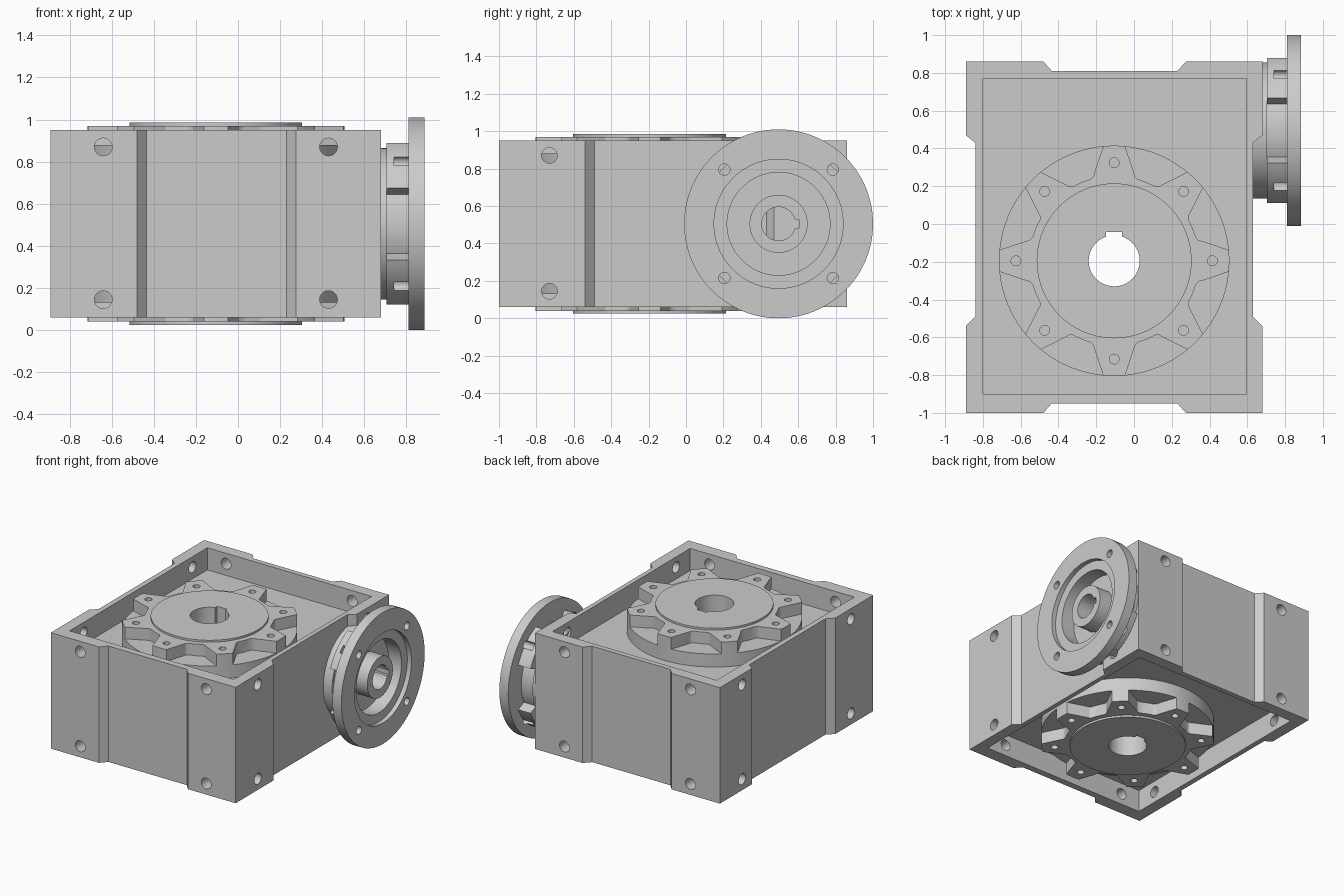
import bpy, bmesh
from math import sin, cos, radians, asin, degrees, pi
from mathutils import Matrix, Vector

if "Cube" in bpy.data.objects:
    bpy.data.objects.remove(bpy.data.objects["Cube"])

MID = 0.505                    # mid height of the whole unit
HUB = (-0.105, -0.195)         # output hub centre (x, y)
INP = (0.495, MID)             # input flange centre (y, z)
SHIFT = {'z': 0, 'x': 1, 'y': 2}


def orient(a, b, c, axis):
    """Place (a, b) in the plane across the axis and c along it."""
    return {'z': (a, b, c), 'x': (c, a, b), 'y': (b, c, a)}[axis]


def finish(name, bm):
    bmesh.ops.recalc_face_normals(bm, faces=bm.faces)
    mesh = bpy.data.meshes.new(name)
    bm.to_mesh(mesh)
    bm.free()
    obj = bpy.data.objects.new(name, mesh)
    bpy.context.collection.objects.link(obj)
    return obj


def prism(name, pts, lo, hi, axis='z', at=(0, 0)):
    bm = bmesh.new()
    rings = [[bm.verts.new(orient(a + at[0], b + at[1], c, axis)) for a, b in pts]
             for c in (lo, hi)]
    n = len(pts)
    for ring in rings:
        bm.faces.new(ring)
    for i in range(n):
        j = (i + 1) % n
        bm.faces.new((rings[0][i], rings[0][j], rings[1][j], rings[1][i]))
    return finish(name, bm)


def lathe(name, profile, axis, at, steps=96):
    """Revolve (along, radius) points; the profile starts and ends on the axis."""
    bm = bmesh.new()
    vs = [bm.verts.new(orient(at[0] + r, at[1], c, axis)) for c, r in profile]
    es = [bm.edges.new(p) for p in zip(vs, vs[1:])]
    bmesh.ops.spin(bm, geom=vs + es, cent=orient(*at, 0, axis),
                   axis=orient(0, 0, 1, axis), angle=2 * pi, steps=steps)
    bmesh.ops.remove_doubles(bm, verts=bm.verts, dist=1e-5)
    bmesh.ops.dissolve_degenerate(bm, edges=bm.edges, dist=1e-6)
    return finish(name, bm)


def polar(r, deg):
    return (r * cos(radians(deg)), r * sin(radians(deg)))


def circle(r, n=24):
    return [polar(r, 360 * i / n) for i in range(n)]


def rect(x0, x1, y0, y1):
    return [(x0, y0), (x1, y0), (x1, y1), (x0, y1)]


def keyhole(r, half, reach, turn):
    """Round bore outline with a keyway pointing at angle 'turn'."""
    gap = degrees(asin(half / r))
    pts = [polar(r, gap + (360 - 2 * gap) * i / 48) for i in range(49)]
    pts += [(reach, -half), (reach, half)]
    c, s = cos(radians(turn)), sin(radians(turn))
    return [(a * c - b * s, a * s + b * c) for a, b in pts]


def cut(obj, cutters):
    bpy.context.view_layer.objects.active = obj
    for cutter in cutters:
        cutter.hide_render = True
        mod = obj.modifiers.new("cut", 'BOOLEAN')
        mod.operation = 'DIFFERENCE'
        mod.solver = 'EXACT'
        mod.object = cutter
        bpy.ops.object.modifier_apply(modifier=mod.name)
        bpy.data.objects.remove(cutter)


# Housing block: rectangle with shallow chamfered reliefs on each side
outline = [(-0.89, -1), (-0.48, -1), (-0.435, -0.95), (0.23, -0.95), (0.275, -1),
           (0.68, -1), (0.68, -0.54), (0.63, -0.49), (0.63, 0.43), (0.68, 0.47),
           (0.68, 0.86), (0.275, 0.86), (0.23, 0.81), (-0.435, 0.81), (-0.48, 0.86),
           (-0.89, 0.86), (-0.89, 0.47), (-0.84, 0.43), (-0.84, -0.49), (-0.89, -0.54)]
housing = prism("housing", outline, 0.06, 0.95)

# Recesses top and bottom, the output bore, and mounting holes through the walls
cutters = [prism("recess", rect(-0.80, 0.595, -0.90, 0.77), MID + s * 0.275, MID + s * 0.6)
           for s in (1, -1)]
bore = keyhole(0.135, 0.042, 0.153, 90)
cutters.append(prism("bore", bore, -0.1, 1.1, at=HUB))
for z in (0.145, 0.87):
    for x in (-0.64, 0.43):
        cutters.append(prism("hole", circle(0.042), -1.1, 1.0, 'y', (z, x)))
    for y in (-0.73, 0.59):
        cutters.append(prism("hole", circle(0.042), -1.0, 0.8, 'x', (y, z)))
cut(housing, cutters)

# Output hubs, one in each recess: round boss with eight bolt lugs
half_pocket = [(0.66, 19), (0.48, 10), (0.46, 8.7), (0.45, 6.5)]
pocket = half_pocket + [(0.45, 0)] + [(r, -d) for r, d in reversed(half_pocket)]
parts = [housing]
for side, label in ((1, "top"), (-1, "bottom")):
    def h(v):
        return MID + side * v
    hub = lathe("output_hub_" + label,
                [(h(0.265), 0), (h(0.265), 0.61), (h(0.465), 0.61),
                 (h(0.465), 0.41), (h(0.48), 0.41), (h(0.48), 0)], 'z', HUB)
    cutters = [prism("bore", bore, -0.1, 1.1, at=HUB)]
    for i in range(8):
        pts = [polar(r, d + 22.5 + 45 * i) for r, d in pocket]
        cutters.append(prism("pocket", pts, h(0.375), h(0.6), at=HUB))
        a, b = polar(0.52, 45 * i)
        cutters.append(prism("bolt", circle(0.026, 16), h(0.39), h(0.6),
                             at=(HUB[0] + a, HUB[1] + b)))
    cut(hub, cutters)
    parts.append(hub)

# Input flange: neck, large disc, stepped recess and inner shaft sleeve
flange = lathe("input_flange",
               [(0.61, 0), (0.61, 0.36), (0.705, 0.36), (0.705, 0.345), (0.81, 0.345),
                (0.81, 0.505), (0.885, 0.505), (0.885, 0.345), (0.85, 0.345),
                (0.85, 0.275), (0.74, 0.275), (0.74, 0.155), (0.86, 0.155), (0.86, 0)],
               'x', INP)


def bolt_cutter(i):
    a, b = polar(0.41, 45 + 90 * i)
    return prism("bolt", circle(0.03), 0.74, 1.0, 'x', (INP[0] + a, INP[1] + b))


cut(flange, [prism("input_bore", keyhole(0.09, 0.022, 0.11, 0), 0.63, 1.0, 'x', INP)]
    + [bolt_cutter(i) for i in range(4)])
parts.append(flange)

# Four pads behind the disc that back up the bolt holes
for i in range(4):
    mid = 45 + 90 * i
    arc = [mid - 21 + 42 * k / 10 for k in range(11)]
    pts = [polar(0.42, d) for d in arc] + [polar(0.335, d) for d in reversed(arc)]
    pad = prism("flange_pad_%d" % (i + 1), pts, 0.705, 0.812, 'x', INP)
    cut(pad, [bolt_cutter(i)])
    parts.append(pad)

# Smooth round surfaces, keep edges sharp
bpy.ops.object.select_all(action='DESELECT')
for obj in parts:
    obj.select_set(True)
bpy.context.view_layer.objects.active = housing
bpy.ops.object.shade_smooth_by_angle(angle=radians(30))
